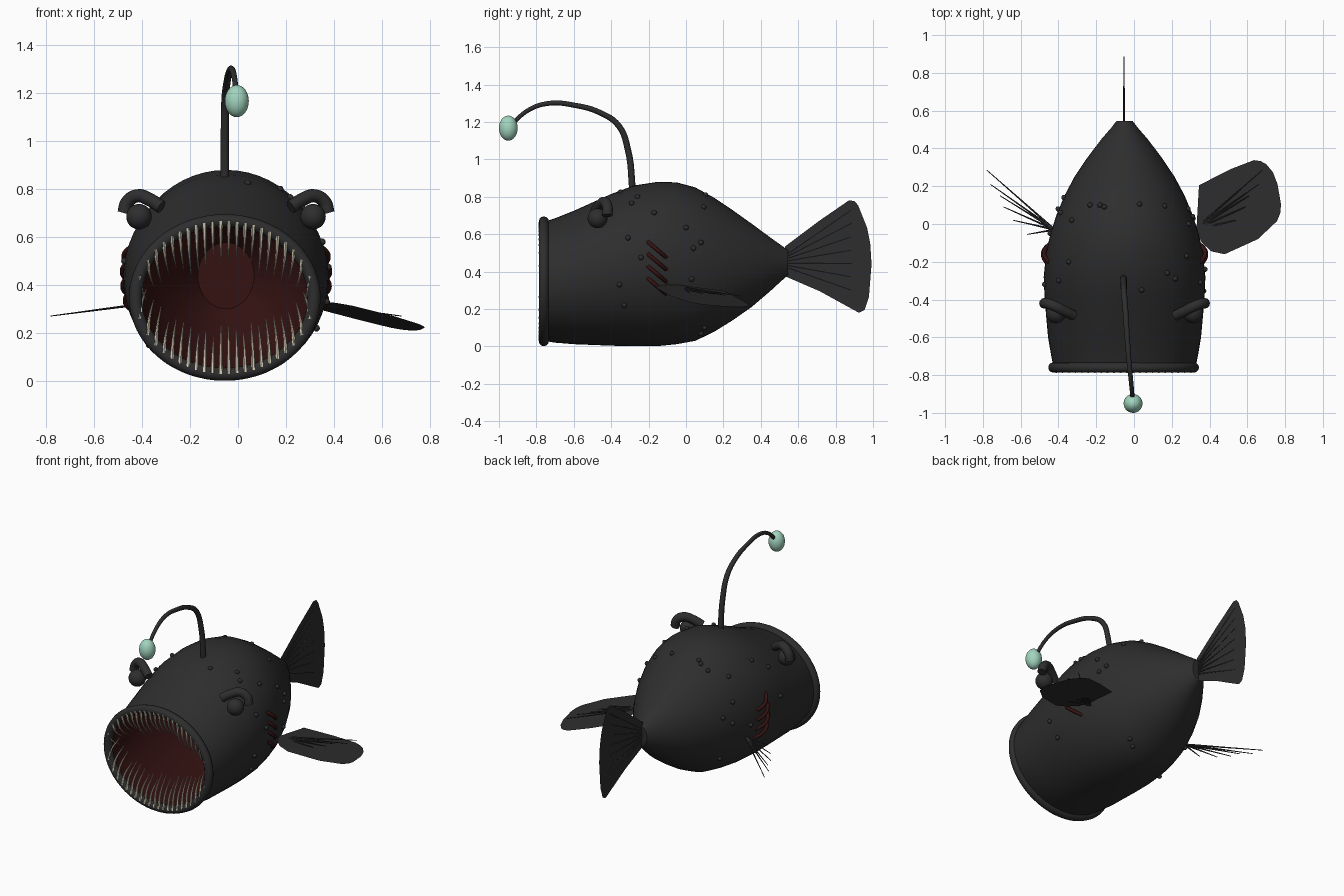
import bpy, bmesh, math, random
from mathutils import Vector

random.seed(4)
if "Cube" in bpy.data.objects:
    bpy.data.objects.remove(bpy.data.objects["Cube"], do_unlink=True)

CX = -0.05  # symmetry plane of the fish


def material(name, rgb):
    m = bpy.data.materials.new(name)
    m.use_nodes = True
    m.diffuse_color = (*rgb, 1)
    bsdf = next(n for n in m.node_tree.nodes if n.type == 'BSDF_PRINCIPLED')
    bsdf.inputs["Base Color"].default_value = (*rgb, 1)
    bsdf.inputs["Roughness"].default_value = 0.7
    return m


SKIN = material("charcoal skin", (.027, .027, .028))
MOUTH = material("dark red flesh", (.035, .006, .006))
TOOTH = material("ivory", (.62, .57, .43))
GLOW = material("pale green glow", (.36, .66, .52))


def finish(obj, mat, smooth=True):
    obj.data.materials.append(mat)
    bpy.ops.object.select_all(action='DESELECT')
    obj.select_set(True)
    bpy.context.view_layer.objects.active = obj
    if obj.type == 'CURVE':
        bpy.ops.object.convert(target='MESH')
    if smooth:
        bpy.ops.object.shade_smooth_by_angle(angle=math.radians(50))
    return bpy.context.object


def link(name, data):
    obj = bpy.data.objects.new(name, data)
    bpy.context.collection.objects.link(obj)
    return obj


def from_bmesh(name, bm, mat, smooth=True):
    mesh = bpy.data.meshes.new(name)
    bm.to_mesh(mesh)
    bm.free()
    return finish(link(name, mesh), mat, smooth)


def tubes(name, paths, radius, mat, taper=1.0, closed=False, sides=2, steps=6):
    """Round smooth tubes along several paths, thinning towards the end."""
    cu = bpy.data.curves.new(name, 'CURVE')
    cu.dimensions = '3D'
    cu.bevel_depth, cu.bevel_resolution = radius, sides
    cu.resolution_u, cu.use_fill_caps = steps, True
    for path in paths:
        s = cu.splines.new('BEZIER')
        s.bezier_points.add(len(path) - 1)
        s.use_cyclic_u = closed
        for i, (bp, co) in enumerate(zip(s.bezier_points, path)):
            bp.co = co
            bp.handle_left_type = bp.handle_right_type = 'AUTO'
            bp.radius = 1 + (taper - 1) * i / (len(path) - 1)
    return finish(link(name, cu), mat)


def mirror(p):
    return (2 * CX - p[0], p[1], p[2])


# Body stations: y, top z, bottom z, half width
STATIONS = [(-.76, .665, .03, .375), (-.7, .685, .02, .388), (-.6, .725, .012, .405),
            (-.4, .815, .004, .423), (-.28, .86, .001, .428), (-.15, .88, .002, .415),
            (-.05, .877, .012, .392), (.05, .85, .03, .36), (.15, .795, .078, .318),
            (.25, .728, .14, .265), (.35, .657, .21, .198), (.45, .583, .295, .122),
            (.51, .54, .35, .07), (.545, .515, .38, .043)]


def section(y):
    """Centre height, half height and half width of the body at y."""
    for a, b in zip(STATIONS, STATIONS[1:]):
        if y <= b[0]:
            t = (y - a[0]) / (b[0] - a[0])
            top, low, w = (a[k] + (b[k] - a[k]) * t for k in (1, 2, 3))
            return (top + low) / 2, (top - low) / 2, w


def skin_point(side, y, z, lift=0.0):
    c, h, w = section(y)
    s = max(-1, min(1, (z - c) / h))
    return (CX + side * (w * math.sqrt(1 - s * s) + lift), y, z)


def loft(name, rows, scale, mat, inward=False, segs=56):
    bm = bmesh.new()
    rings = []
    for y, top, low, w in rows:
        c, h = (top + low) / 2, (top - low) / 2 * scale
        angles = [2 * math.pi * i / segs for i in range(segs)]
        rings.append([bm.verts.new((CX + w * scale * math.cos(a), y, c + h * math.sin(a)))
                      for a in angles])
    for r, q in zip(rings, rings[1:]):
        for i in range(segs):
            j = (i + 1) % segs
            quad = (r[i], r[j], q[j], q[i])
            bm.faces.new(quad[::-1] if inward else quad)
    bm.faces.new(rings[-1][::-1] if inward else rings[-1])
    return from_bmesh(name, bm, mat)


loft("body", STATIONS, 1, SKIN)
loft("mouth_cavity", STATIONS[:-2], .96, MOUTH, inward=True)

# Lip ring around the open mouth
MX, MZ, RX, RZ = -.055, .348, .372, .32
lip = [(MX + RX * math.cos(a), -.76, MZ + RZ * math.sin(a))
       for a in (math.tau * i / 24 for i in range(24))]
tubes("lip", [lip], .027, SKIN, closed=True, sides=4, steps=4)

# Needle teeth, raked backwards into the mouth
for name, sign in (("upper_teeth", 1), ("lower_teeth", -1)):
    paths = []
    count = 22
    for i in range(count):
        u = (2 * i / (count - 1) - 1) * .96
        arch = math.sqrt(1 - u * u)
        x, z = MX + RX * u, MZ + sign * RZ * arch
        length = (.09 + .09 * arch) * random.uniform(.8, 1.15)
        paths.append([(x, -.78, z),
                      (x - .01 * u, -.765, z - sign * length * .5),
                      (x - .03 * u, -.70, z - sign * length)])
    tubes(name, paths, .0095, TOOTH, taper=.2, sides=1, steps=3)


def balls(name, centres, radius, mat, stretch=1.0, segs=12):
    bm = bmesh.new()
    for c in centres:
        new = bmesh.ops.create_uvsphere(bm, u_segments=segs, v_segments=segs // 2 + 2,
                                        radius=radius)["verts"]
        for v in new:
            v.co.z *= stretch
            v.co += Vector(c)
    return from_bmesh(name, bm, mat)


# Eyes under heavy curved brows
eye = (-.413, -.473, .685)
brow = [(-.475, -.42, .70), (-.462, -.42, .745), (-.42, -.435, .772),
        (-.37, -.46, .757), (-.32, -.485, .725)]
for side, flip in (("right", tuple), ("left", mirror)):
    balls(side + "_eye", [flip(eye)], .053, SKIN, segs=24)
    tubes(side + "_brow", [[flip(p) for p in brow]], .028, SKIN, sides=4)

# Lure stalk and glowing bulb
tubes("lure_stalk", [[(-.055, -.285, .83), (-.055, -.31, 1.05), (-.053, -.36, 1.18),
                      (-.045, -.46, 1.25), (-.036, -.6, 1.29), (-.026, -.73, 1.3),
                      (-.015, -.84, 1.265), (-.006, -.94, 1.18)]],
      .018, SKIN, taper=.6, sides=4)
balls("lure_bulb", [(-.005, -.95, 1.167)], .05, GLOW, stretch=1.34, segs=28)


# Fin membranes as thin flat sheets
def sheet(name, points):
    bm = bmesh.new()
    bm.faces.new([bm.verts.new(p) for p in points])
    return from_bmesh(name, bm, SKIN, smooth=False)


tail = [(.53, .375), (.715, .295), (.875, .207), (.925, .18), (.955, .195), (.978, .265),
        (.992, .44), (.985, .55), (.968, .635), (.92, .755), (.9, .778), (.87, .78),
        (.71, .67), (.53, .535)]
sheet("tail_fin", [(CX - .003, y, z) for y, z in tail])
paddle = [(.33, -.04), (.36, -.1), (.41, -.145), (.48, -.16), (.656, -.08), (.757, .015),
          (.775, .06), (.778, .105), (.76, .21), (.735, .275), (.7, .317), (.67, .333),
          (.635, .338), (.51, .29), (.344, .205)]
sheet("left_side_fin", [(x, y, .32 - .12 * y - .2 * (x - .35)) for x, y in paddle])

# Fin rays
tail_rays = []
for i in range(7):
    t = i / 6
    tail_rays.append([(CX - .003, .52, .48 - .05 * t), (CX - .003, .885, .73 - .43 * t)])
tubes("tail_rays", tail_rays, .006, SKIN, taper=.4, sides=1, steps=1)

tips = [(-.78, .286), (-.76, .21), (-.71, .15), (-.69, .09), (-.64, .02), (-.566, -.055)]
rays = [[(-.42, -.03, .318), (x, y, .315 + .13 * (x + .44))] for x, y in tips]
tubes("right_side_fin_rays", rays, .006, SKIN, taper=.35, sides=1, steps=1)
tubes("left_side_fin_rays", [[mirror(p) for p in r] for r in rays], .006, SKIN,
      taper=.35, sides=1, steps=1)

# Gill slits: four slanted ridges on each flank
for side, name in ((1, "left_gills"), (-1, "right_gills")):
    paths = []
    for i in range(4):
        top = .56 - .065 * i
        paths.append([skin_point(side, -.205 + .1 * t, top - .085 * t,
                                 -.008 + .1 * t * (1 - t)) for t in (0, .25, .5, .75, 1)])
    tubes(name, paths, .011, MOUTH)

# Warts scattered over the skin: y, z
left = [(-.35, .825), (-.26, .8), (-.29, .765), (-.17, .715), (-.31, .58), (-.24, .475),
        (-.355, .33), (-.33, .22), (0, .635), (.04, .525), (.08, .555), (.03, .36),
        (.095, .745), (.105, .81), (.1, .1), (.08, .07)]
right = [(.1, .765), (.1, .795), (.09, .81), (.02, .72), (-.2, .75), (-.3, .68),
         (.08, .45), (.14, .5), (.06, .58), (-.05, .4), (-.32, .5), (.1, .2), (-.2, .15)]
balls("left_warts", [skin_point(1, y, z, .004) for y, z in left], .014, SKIN)
balls("right_warts", [skin_point(-1, y, z, .004) for y, z in right], .014, SKIN)
